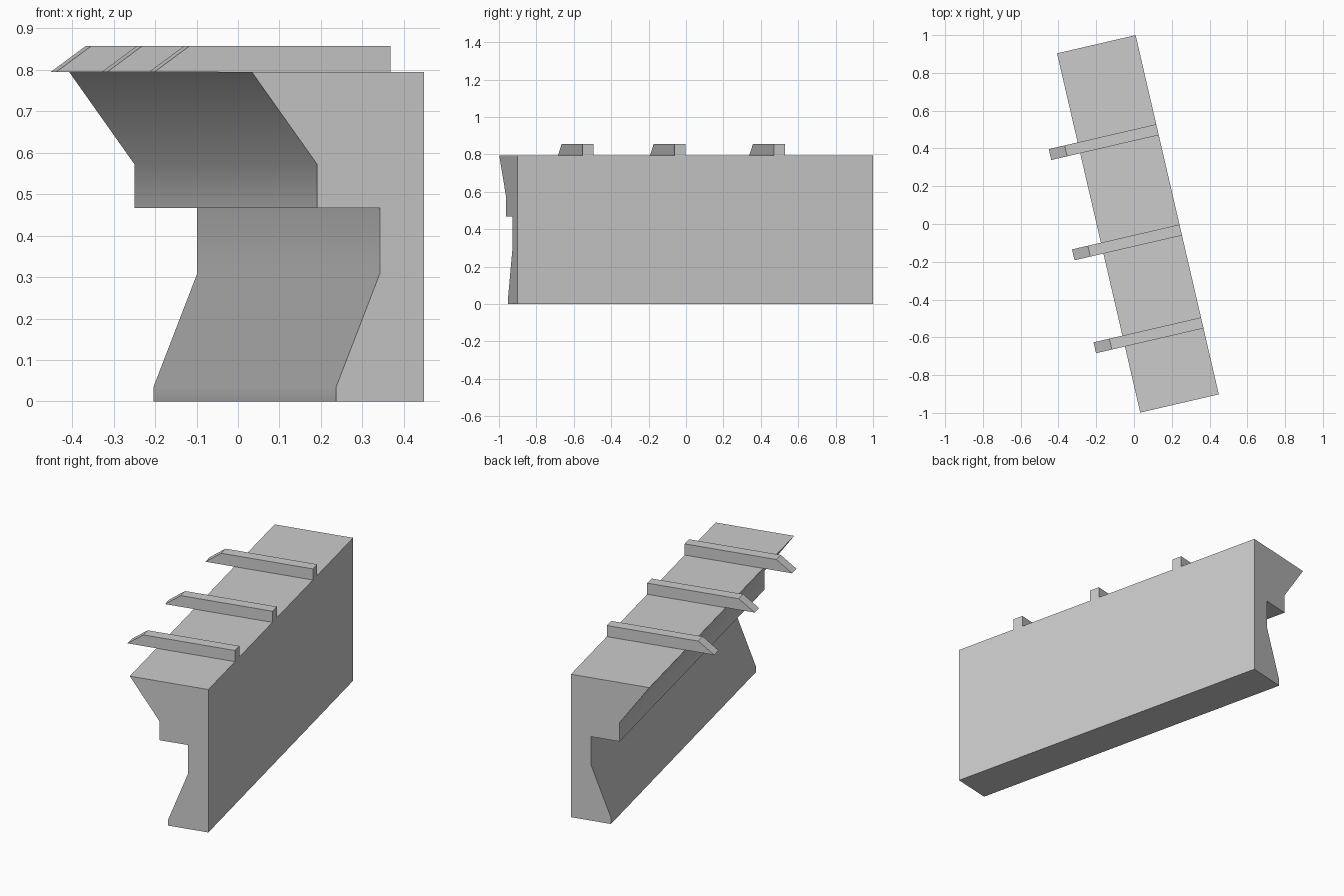
import bpy, math
from mathutils import Matrix

if "Cube" in bpy.data.objects:
    bpy.data.objects.remove(bpy.data.objects["Cube"])

# Local frame: u across the wall (0 = flat back), v along its length, turned about z
FRAME = Matrix.Translation((0.449, -0.902, 0)) @ Matrix.Rotation(math.radians(13.04), 4, 'Z')


def extrude(name, profile, v0, v1):
    """Extrude a (u, z) profile, counter-clockwise seen from -v, from v0 to v1."""
    n = len(profile)
    verts = [(u, v, z) for v in (v0, v1) for u, z in profile]
    faces = [list(range(n)), list(range(2 * n - 1, n - 1, -1))]
    faces += [[i, i + n, (i + 1) % n + n, (i + 1) % n] for i in range(n)]
    mesh = bpy.data.meshes.new(name)
    mesh.from_pydata(verts, [], faces)
    mesh.transform(FRAME)
    mesh.update()
    obj = bpy.data.objects.new(name, mesh)
    bpy.context.collection.objects.link(obj)
    return obj


# Main wall with overhanging cornice, undercut and sloped foot
wall = extrude("wall_moulding", [
    (0, 0), (0, 0.795), (-0.427, 0.795), (-0.265, 0.572), (-0.265, 0.467),
    (-0.110, 0.467), (-0.110, 0.308), (-0.218, 0.035), (-0.218, 0)], 0, 1.952)
bpy.context.view_layer.objects.active = wall
wall.select_set(True)
bpy.ops.object.shade_smooth_by_angle(angle=math.radians(40))

# Roof beams with chamfered overhanging tips
for i, v in enumerate((0.359, 0.864, 1.409)):
    extrude(f"roof_beam_{i + 1}", [
        (0, 0.795), (0, 0.857), (-0.498, 0.857), (-0.584, 0.795)], v, v + 0.059)
